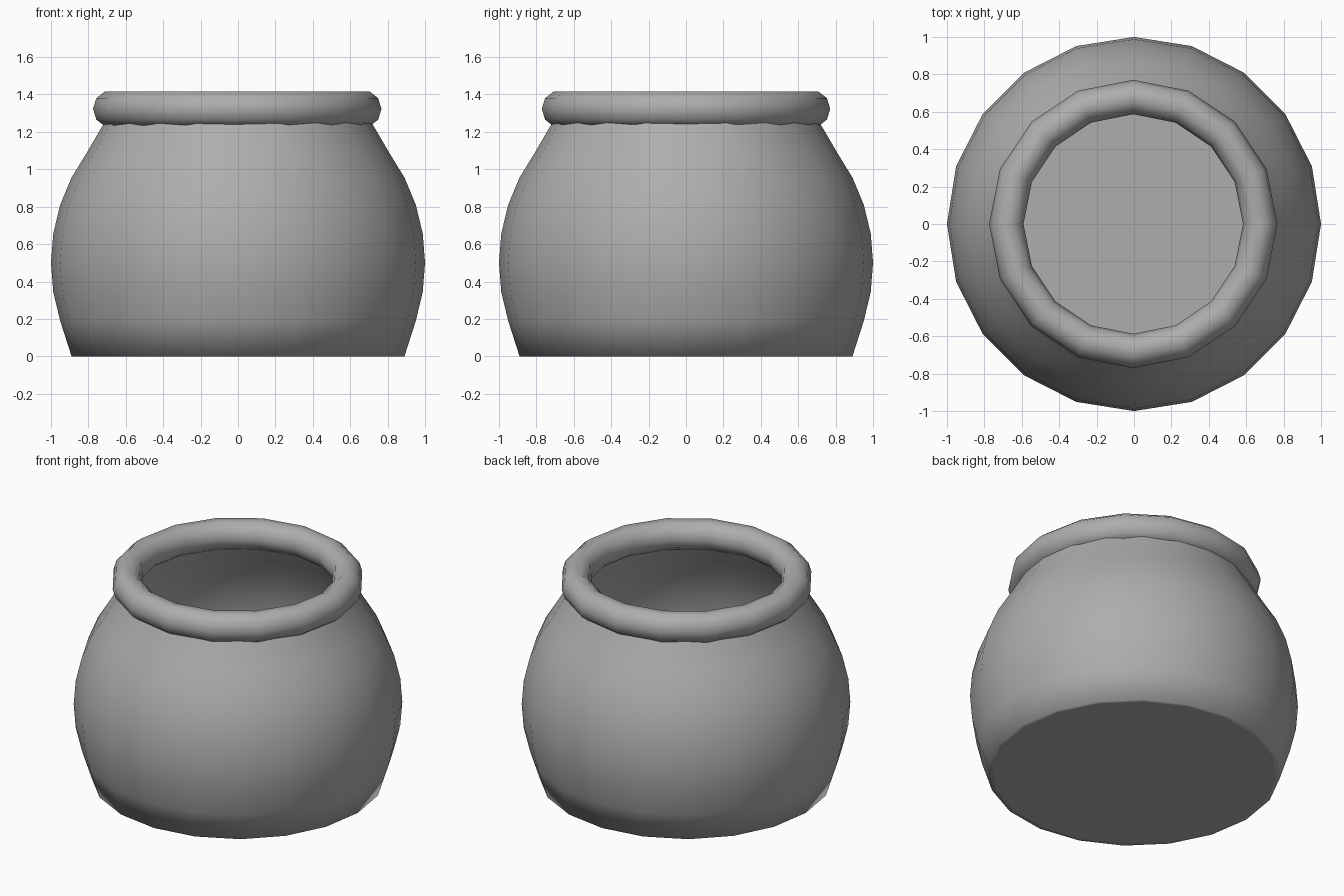
import bpy, math

if "Cube" in bpy.data.objects:
    bpy.data.objects.remove(bpy.data.objects["Cube"])

clay = bpy.data.materials.new("grey_clay")
clay.diffuse_color = (0.42, 0.42, 0.42, 1)
clay.use_nodes = True
clay.node_tree.nodes["Principled BSDF"].inputs["Base Color"].default_value = clay.diffuse_color


def lathe(name, profile, sides, closed=False, cap_first=False, shift=0.0):
    """Spin (radius, height) points around z into one smooth mesh."""
    verts, faces, n = [], [], len(profile)
    for i in range(sides):
        a = 2 * math.pi * i / sides
        verts += [(r * math.cos(a) + shift, r * math.sin(a), z) for r, z in profile]
    for i in range(sides):
        j = (i + 1) % sides
        for k in range(n if closed else n - 1):
            m = (k + 1) % n
            faces.append((i * n + k, j * n + k, j * n + m, i * n + m))
    if cap_first:
        faces.append([i * n for i in reversed(range(sides))])
    mesh = bpy.data.meshes.new(name)
    mesh.from_pydata(verts, [], faces)
    mesh.materials.append(clay)
    mesh.shade_smooth()
    obj = bpy.data.objects.new(name, mesh)
    bpy.context.collection.objects.link(obj)
    return obj


# Pot body: flat base, round belly, straight open neck ending inside the rim
belly = [(math.cos(math.radians(d)), 0.5 + math.sin(math.radians(d)))
         for d in range(-18, 37, 9)]
body = [(0.86, 0.0), (0.89, 0.0)] + belly + [(0.72, 1.24), (0.69, 1.30)]
lathe("pot_body", body, 20, cap_first=True)

# Rim: thick rounded ring around the mouth
ring = [(0.679 + 0.092 * math.cos(math.tau * k / 10),
         1.323 + 0.098 * math.sin(math.tau * k / 10)) for k in range(10)]
lathe("pot_rim", ring, 16, closed=True, shift=-0.004)
